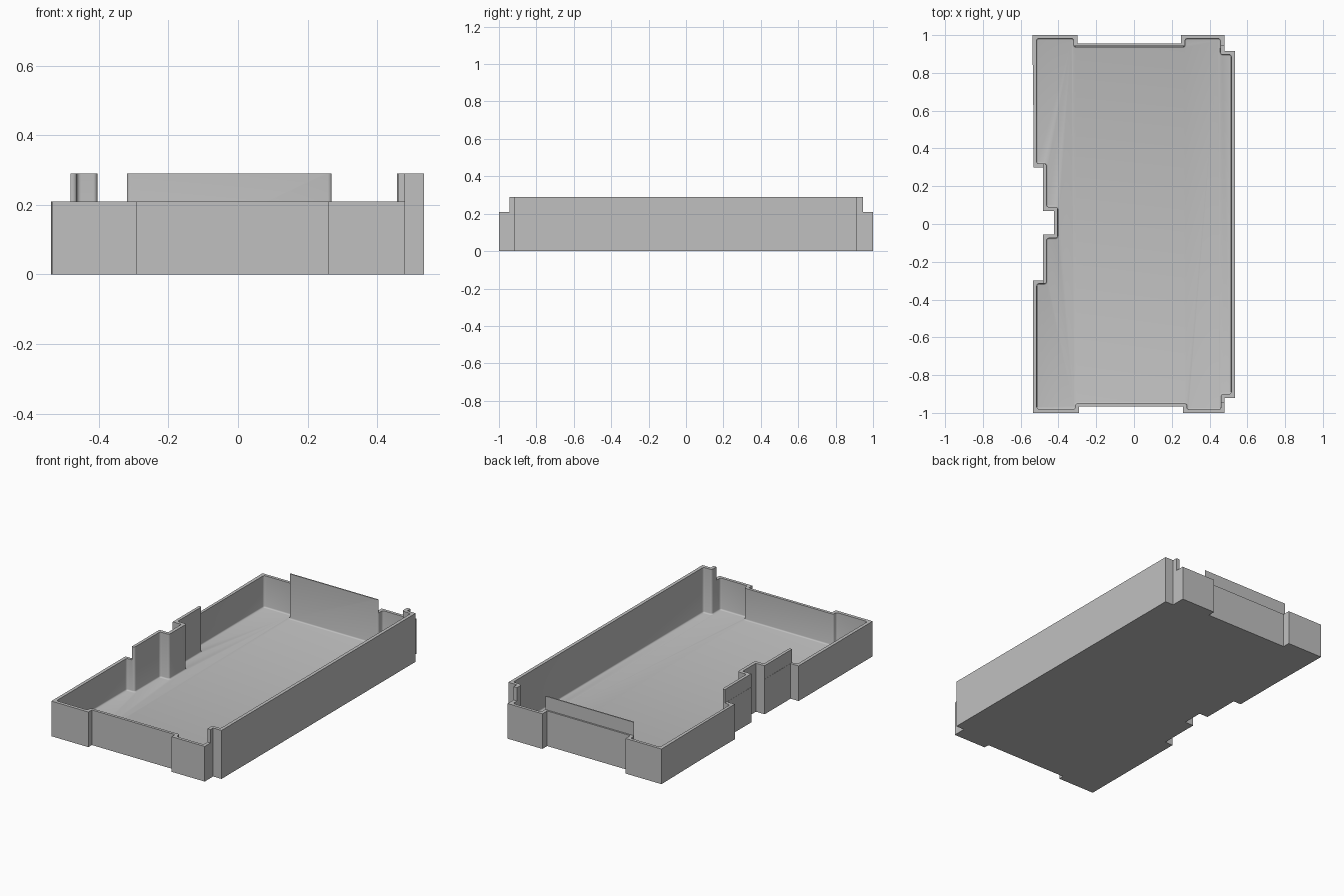
import bpy
import bmesh

if "Cube" in bpy.data.objects:
    bpy.data.objects.remove(bpy.data.objects["Cube"], do_unlink=True)

HEIGHT, RIM, FLOOR = 0.29, 0.21, 0.02

grey = bpy.data.materials.new("plain grey")
grey.use_nodes = True
grey.diffuse_color = (0.53, 0.53, 0.53, 1)
grey.node_tree.nodes["Principled BSDF"].inputs["Base Color"].default_value = (0.53, 0.53, 0.53, 1)


def prism(name, outline, z0, z1, corner=0.0, base=0.0):
    """Extrude an outline, optionally rounding its upright and bottom edges."""
    bm = bmesh.new()
    face = bm.faces.new([bm.verts.new((x, y, z0)) for x, y in outline])
    new = bmesh.ops.extrude_face_region(bm, geom=[face])["geom"]
    top = [v for v in new if isinstance(v, bmesh.types.BMVert)]
    bmesh.ops.translate(bm, verts=top, vec=(0, 0, z1 - z0))
    bmesh.ops.recalc_face_normals(bm, faces=bm.faces)
    if corner:
        upright = [e for e in bm.edges if abs(e.verts[0].co.z - e.verts[1].co.z) > 0.01]
        bmesh.ops.bevel(bm, geom=upright, offset=corner, segments=4, profile=0.5, affect='EDGES')
    if base:
        low = [e for e in bm.edges if all(abs(v.co.z - z0) < 1e-5 for v in e.verts)]
        bmesh.ops.bevel(bm, geom=low, offset=base, segments=3, profile=0.5, affect='EDGES')
    bmesh.ops.recalc_face_normals(bm, faces=bm.faces)
    mesh = bpy.data.meshes.new(name)
    bm.to_mesh(mesh)
    bm.free()
    obj = bpy.data.objects.new(name, mesh)
    bpy.context.collection.objects.link(obj)
    mesh.materials.append(grey)
    return obj


def rect(x0, x1, y0, y1):
    return [(x0, y0), (x1, y0), (x1, y1), (x0, y1)]


# Outer outline, anticlockwise from the front right-hand corner
outer = [(-0.535, -1), (-0.29, -1), (-0.29, -0.967), (0.26, -0.967), (0.26, -1),
         (0.48, -1), (0.48, -0.92), (0.535, -0.92), (0.535, 0.915), (0.48, 0.915),
         (0.48, 1), (0.25, 1), (0.25, 0.955), (-0.3, 0.955), (-0.3, 1), (-0.538, 1),
         (-0.533, 0.6), (-0.533, 0.3), (-0.482, 0.3), (-0.482, 0.07), (-0.424, 0.07),
         (-0.424, -0.055), (-0.482, -0.055), (-0.482, -0.3), (-0.535, -0.3)]

# Matching inner outline
inner = [(-0.515, -0.98), (-0.31, -0.98), (-0.31, -0.95), (0.28, -0.95), (0.28, -0.982),
         (0.46, -0.982), (0.46, -0.9), (0.515, -0.9), (0.515, 0.897), (0.457, 0.897),
         (0.457, 0.982), (0.27, 0.982), (0.27, 0.938), (-0.32, 0.938), (-0.32, 0.982),
         (-0.516, 0.982), (-0.516, 0.32), (-0.463, 0.32), (-0.463, 0.09), (-0.404, 0.09),
         (-0.404, -0.075), (-0.463, -0.075), (-0.463, -0.316), (-0.515, -0.316)]

tray = prism("tray", outer, 0, HEIGHT)

# Cavity, then the lowered rim along the front, back and notched side
cutters = [
    prism("cavity_cutter", inner, FLOOR, 0.4, corner=0.012, base=0.008),
    prism("front_rim_cutter", rect(-0.7, 0.7, -1.1, -0.945), RIM, 0.4),
    prism("back_rim_cutter", rect(-0.7, 0.7, 0.945, 1.1), RIM, 0.4),
    prism("side_rim_cutter", rect(-0.7, -0.481, -1.05, 1.05), RIM, 0.4),
]

bpy.context.view_layer.objects.active = tray
for cutter in cutters:
    cutter.hide_render = True
    mod = tray.modifiers.new(cutter.name, 'BOOLEAN')
    mod.operation = 'DIFFERENCE'
    mod.solver = 'EXACT'
    mod.object = cutter
    bpy.ops.object.modifier_apply(modifier=mod.name)
    bpy.data.objects.remove(cutter, do_unlink=True)

# Soft inner corners, crisp outer edges
bpy.ops.object.select_all(action='DESELECT')
tray.select_set(True)
bpy.ops.object.shade_smooth_by_angle(angle=0.6)
